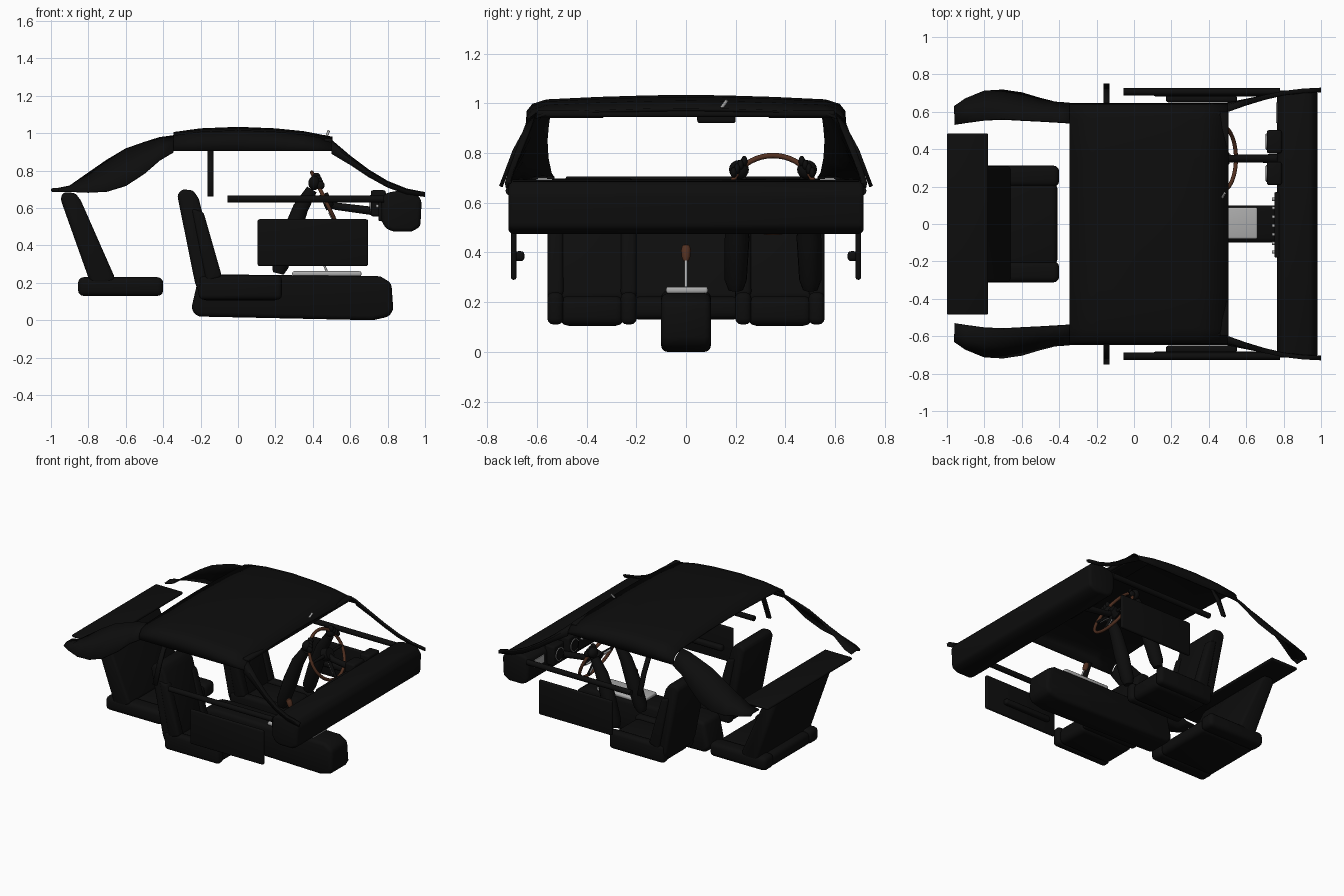
import bpy, bmesh, math
from mathutils import Vector, Matrix

if "Cube" in bpy.data.objects:
    bpy.data.objects.remove(bpy.data.objects["Cube"])


def material(name, rgb):
    m = bpy.data.materials.new(name)
    m.use_nodes = True
    m.diffuse_color = (*rgb, 1)
    m.node_tree.nodes["Principled BSDF"].inputs["Base Color"].default_value = (*rgb, 1)
    return m


BLACK = material("black trim", (0.004, 0.004, 0.004))
WOOD = material("brown wood", (0.085, 0.03, 0.015))
METAL = material("light metal", (0.42, 0.42, 0.42))


def finish(name, bm, mat):
    bmesh.ops.recalc_face_normals(bm, faces=bm.faces)
    mesh = bpy.data.meshes.new(name)
    bm.to_mesh(mesh)
    bm.free()
    mesh.materials.append(mat)
    ob = bpy.data.objects.new(name, mesh)
    bpy.context.collection.objects.link(ob)
    bpy.ops.object.select_all(action="DESELECT")
    ob.select_set(True)
    bpy.context.view_layer.objects.active = ob
    bpy.ops.object.shade_smooth_by_angle(angle=0.65)
    return ob


def extrude(name, profile, y0, y1, bevel=0.02, mat=BLACK, segs=3):
    """Extrude an x-z outline between two y positions, then round its edges."""
    bm = bmesh.new()
    face = bm.faces.new([bm.verts.new((x, y0, z)) for x, z in profile])
    new = bmesh.ops.extrude_face_region(bm, geom=[face])["geom"]
    bmesh.ops.translate(bm, verts=[v for v in new if isinstance(v, bmesh.types.BMVert)],
                        vec=(0, y1 - y0, 0))
    bmesh.ops.recalc_face_normals(bm, faces=bm.faces)
    if bevel:
        sharp = [e for e in bm.edges if e.calc_face_angle(0) > 0.6]
        bmesh.ops.bevel(bm, geom=sharp, offset=bevel, segments=segs, profile=0.5,
                        affect="EDGES", clamp_overlap=True)
    return finish(name, bm, mat)


def box(name, x, y, z, bevel=0.02, mat=BLACK):
    outline = [(x[0], z[0]), (x[1], z[0]), (x[1], z[1]), (x[0], z[1])]
    return extrude(name, outline, y[0], y[1], bevel, mat)


def sheet(name, rows, thickness):
    """Loft equal-length rows of points into a thin panel."""
    bm = bmesh.new()
    grid = [[bm.verts.new(p) for p in row] for row in rows]
    for a, b in zip(grid, grid[1:]):
        for i in range(len(a) - 1):
            bm.faces.new((a[i], a[i + 1], b[i + 1], b[i]))
    ob = finish(name, bm, BLACK)
    mod = ob.modifiers.new("thickness", "SOLIDIFY")
    mod.thickness = thickness
    mod.offset = 0
    return ob


def tube(name, points, radii, mat=BLACK, sides=14):
    """Round tube through points, with a radius at each."""
    bm = bmesh.new()
    pts = [Vector(p) for p in points]
    rings = []
    for i, p in enumerate(pts):
        along = (pts[min(i + 1, len(pts) - 1)] - pts[max(i - 1, 0)]).normalized()
        turn = along.to_track_quat("Z", "Y")
        ring = []
        for k in range(sides):
            a = math.tau * k / sides
            ring.append(bm.verts.new(p + turn @ Vector((math.cos(a), math.sin(a), 0)) * radii[i]))
        rings.append(ring)
    for a, b in zip(rings, rings[1:]):
        for k in range(sides):
            bm.faces.new((a[k], a[k - 1], b[k - 1], b[k]))
    bm.faces.new(rings[0])
    bm.faces.new(rings[-1])
    return finish(name, bm, mat)


def ball(name, centre, size, mat=BLACK):
    bm = bmesh.new()
    bmesh.ops.create_uvsphere(bm, u_segments=16, v_segments=10, radius=1,
                              matrix=Matrix.Translation(centre) @ Matrix.Diagonal((*size, 1)))
    return finish(name, bm, mat)


# Roof lining, curved both ways with turned-down sides
crown = [(-0.345, 1.0), (-0.2, 1.02), (0, 1.028), (0.2, 1.02), (0.35, 1.005), (0.505, 0.975)]
half = [(0.15, 0.002), (0.35, 0.008), (0.56, 0.018), (0.615, 0.035), (0.635, 0.06)]
rows = []
for x, z in crown:
    right = [(x, y, z - d) for y, d in half] + [(x, 0.64, 0.905)]
    rows.append([(px, -py, pz) for px, py, pz in reversed(right)] + [(x, 0, z)] + right)
sheet("roof_lining", rows, 0.012)
box("roof_front_header", (0.46, 0.505), (-0.6, 0.6), (0.945, 0.972), 0.01)

# Upper and lower edges of the pillars: x, inner y, upper z, outer y, lower z
rear_rows = [(-0.345, .54, .985, .645, .90), (-0.42, .545, .975, .65, .855), (-0.5, .55, .95, .67, .785),
             (-0.6, .555, .915, .70, .72), (-0.7, .56, .855, .715, .69), (-0.8, .555, .785, .71, .685),
             (-0.9, .54, .715, .67, .69), (-0.96, .53, .70, .63, .69)]
front_rows = [(.5, .60, .96, .645, .89), (.6, .635, .875, .665, .83), (.7, .665, .80, .685, .765),
              (.8, .688, .74, .702, .71), (.9, .70, .70, .715, .675), (1, .705, .68, .72, .66)]

for s, side in ((1, "driver"), (-1, "passenger")):
    def span(a, b):
        return tuple(sorted((s * a, s * b)))

    # Pillars
    for label, table in (("rear_pillar", rear_rows), ("windshield_pillar", front_rows)):
        sheet(f"{side}_{label}", [[(x, s * a, za),
                                   (x, s * ((a + b) / 2 + 0.012), (za + zb) / 2 + 0.008),
                                   (x, s * b, zb)] for x, a, za, b, zb in table], 0.01)
    sheet(f"{side}_middle_pillar", [[(x, s * 0.63, 0.92), (x, s * 0.69, 0.81), (x, s * 0.745, 0.665)]
                                    for x in (-0.162, -0.13)], 0.015)

    # Door
    tube(f"{side}_door_sill", [(-0.055, s * .707, .648), (0.78, s * .707, .648)], [.019] * 2)
    box(f"{side}_door_card", (0.105, 0.695), span(0.682, 0.705), (0.29, 0.54), 0.01)
    box(f"{side}_door_armrest", (0.17, 0.55), span(0.65, 0.69), (0.365, 0.405), 0.014)

    # Front seat
    mid = s * 0.378
    box(f"{side}_seat_cushion", (-0.2, 0.225), (mid - 0.13, mid + 0.13), (0.105, 0.225), 0.035)
    back = [(-0.325, 0.67), (-0.3, 0.70), (-0.24, 0.695), (-0.21, 0.65),
            (-0.1, 0.22), (-0.2, 0.13), (-0.23, 0.2)]
    extrude(f"{side}_seat_back", back, mid - 0.17, mid + 0.17, 0.025)
    for k in (-1, 1):
        edges = sorted((mid + k * 0.115, mid + k * 0.18))
        box(f"{side}_seat_cushion_bolster", (-0.21, 0.235), edges, (0.11, 0.24), 0.025)
        extrude(f"{side}_seat_back_bolster", [(-0.25, 0.6), (-0.185, 0.58), (-0.085, 0.23),
                                              (-0.17, 0.2)], *edges, 0.018)

    # Sun visor
    box(f"{side}_sun_visor", (0.36, 0.49), span(0.33, 0.6), (0.94, 0.965), 0.01)

# Rear bench and parcel shelf
bench_back = [(-0.95, 0.65), (-0.935, 0.685), (-0.87, 0.68), (-0.84, 0.64),
              (-0.655, 0.22), (-0.72, 0.17), (-0.79, 0.2)]
extrude("rear_bench_back", bench_back, -0.31, 0.31, 0.025)
box("rear_bench_cushion", (-0.85, -0.41), (-0.22, 0.22), (0.13, 0.222), 0.03)
for k, name in ((1, "driver"), (-1, "passenger")):
    ends = sorted((k * 0.2, k * 0.312))
    box(f"{name}_rear_bench_bolster", (-0.855, -0.4), ends, (0.13, 0.23), 0.03)
box("parcel_shelf", (-1, -0.78), (-0.485, 0.485), (0.685, 0.706), 0.01)

# Centre console, tray and gear lever
extrude("centre_console", [(-0.25, 0.06), (-0.22, 0.02), (0.72, 0.0), (0.81, 0.02), (0.83, 0.06),
                           (0.82, 0.2), (0.76, 0.235), (-0.1, 0.245), (-0.21, 0.235)], -0.1, 0.1, 0.025)
box("console_tray", (0.29, 0.66), (-0.08, 0.088), (0.235, 0.262), 0.01, METAL)
tube("gear_lever", [(0.475, 0, 0.26), (0.425, 0, 0.38)], [0.006, 0.006], METAL)
tube("gear_knob", [(0.428, 0, .365), (0.422, 0, .38), (0.412, 0, .41), (0.406, 0, .425), (0.404, 0, .43)],
     [0.01, 0.017, 0.02, 0.016, 0.006], WOOD)

# Dashboard with gauges, switches and vent
extrude("dashboard", [(0.79, 0.49), (0.83, 0.475), (0.93, 0.475), (0.975, 0.5), (0.982, 0.64),
                      (0.95, 0.685), (0.86, 0.693), (0.79, 0.68), (0.765, 0.65), (0.768, 0.53)],
        -0.715, 0.715, 0.02)
for y in (0.27, 0.44):
    box("gauge_pod", (0.71, 0.79), (y - 0.062, y + 0.062), (0.555, 0.695), 0.012)
    tube("gauge_ring", [(0.706, y, 0.625), (0.712, y, 0.625)], [0.045] * 2, METAL, 24)
    tube("gauge_face", [(0.703, y, 0.625), (0.71, y, 0.625)], [0.04] * 2, BLACK, 24)
box("centre_panel", (0.75, 0.79), (-0.18, 0.17), (0.53, 0.66), 0.008)
for i in range(7):
    y = -0.15 + i * 0.047
    tube("dash_switch", [(0.738, y, 0.61), (0.755, y, 0.61)], [0.009] * 2, METAL, 12)
box("dash_vent_plate", (0.759, 0.767), (0.54, 0.65), (0.59, 0.645), 0.002, METAL)

# Steering wheel and column
hub = Vector((0.47, 0.35, 0.635))
up = Vector((-0.436, 0, 0.9))
across = Vector((0, 1, 0))
bpy.ops.mesh.primitive_torus_add(major_radius=0.172, minor_radius=0.011, major_segments=48,
                                 minor_segments=10, location=hub,
                                 rotation=(0, math.atan2(0.9, 0.436), 0))
wheel = bpy.context.object
wheel.name = "steering_wheel_rim"
wheel.data.materials.append(WOOD)
bpy.ops.object.shade_smooth_by_angle(angle=1)
normal = across.cross(up).normalized()
tube("steering_wheel_hub", [hub - normal * 0.018, hub + normal * 0.03], [0.045, 0.04], BLACK, 24)
for d in (across, -across, -up):
    tube("steering_wheel_spoke", [hub + d * 0.04, hub + d * 0.168], [0.012, 0.009])
    tube("spoke_inlay", [hub + d * 0.06 - normal * 0.006, hub + d * 0.14 - normal * 0.006],
         [0.01, 0.008], METAL)
tube("steering_column", [hub, (0.52, 0.35, 0.61), (0.79, 0.35, 0.575)], [0.025, 0.02, 0.024])

# Sleeved arms with gloved hands on the wheel
for s, side in ((1, "outer"), (-1, "inner")):
    grip = hub + across * s * 0.137 + up * 0.115
    tube(f"{side}_sleeve", [(0.215, 0.35 + s * .15, 0.25), (0.225, 0.35 + s * .15, 0.29),
                            (0.28, 0.35 + s * .145, 0.45), (0.335, 0.35 + s * .14, 0.6),
                            grip + Vector((-0.025, 0, -0.04))], [0.03, 0.045, 0.05, 0.042, 0.03])
    ball(f"{side}_hand", grip + Vector((-0.012, 0, -0.005)), (0.032, 0.04, 0.038))
    tangent = (across * 0.64 - up * 0.77 * s).normalized()
    for i in range(4):
        ball(f"{side}_finger", grip + tangent * (i - 1.5) * 0.022 + normal * 0.012, (0.022, 0.013, 0.022))

# Rear-view mirror
box("rear_view_mirror", (0.445, 0.47), (0.045, 0.2), (0.92, 0.962), 0.011)
tube("mirror_stem", [(0.46, 0.12, 0.95), (0.485, 0.165, 1.012)], [0.007] * 2, METAL)
